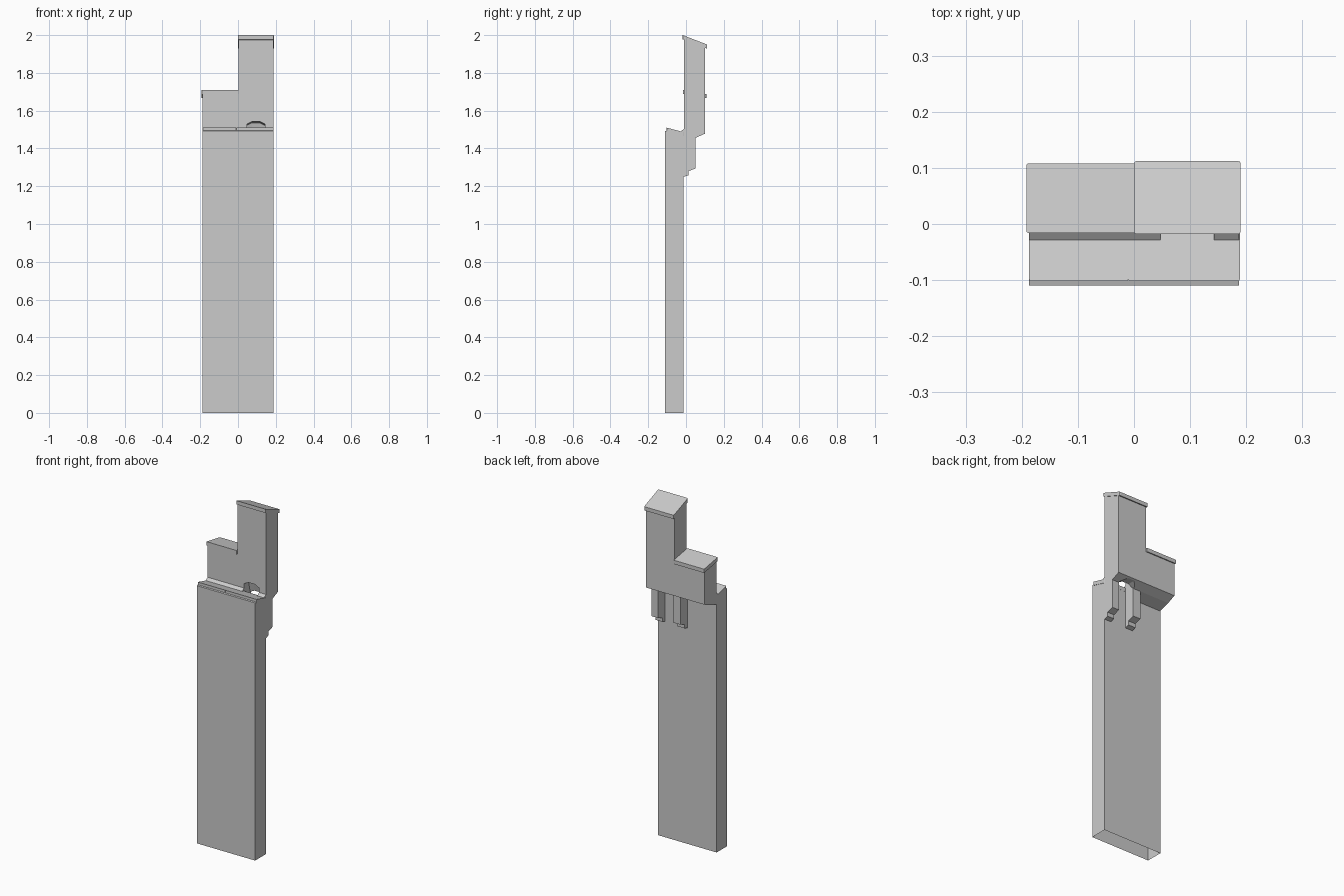
import bpy, bmesh

if "Cube" in bpy.data.objects:
    bpy.data.objects.remove(bpy.data.objects["Cube"], do_unlink=True)

stone = bpy.data.materials.new("plain grey")
stone.use_nodes = True
GREY = (0.6, 0.6, 0.6, 1)
stone.diffuse_color = GREY
stone.node_tree.nodes["Principled BSDF"].inputs["Base Color"].default_value = GREY


def finish(name, bm):
    bmesh.ops.recalc_face_normals(bm, faces=bm.faces)
    mesh = bpy.data.meshes.new(name)
    bm.to_mesh(mesh)
    bm.free()
    mesh.materials.append(stone)
    obj = bpy.data.objects.new(name, mesh)
    bpy.context.collection.objects.link(obj)
    return obj


def loft(name, rings):
    """Skin matching rings of points and cap both ends."""
    bm = bmesh.new()
    loops = [[bm.verts.new(p) for p in ring] for ring in rings]
    for a, b in zip(loops, loops[1:]):
        for i in range(len(a)):
            j = (i + 1) % len(a)
            bm.faces.new((a[i], a[j], b[j], b[i]))
    bm.faces.new(loops[0])
    bm.faces.new(loops[-1])
    return finish(name, bm)


def extrude_x(name, profile, x0, x1):
    """Extrude a (y, z) profile from x0 to x1."""
    return loft(name, [[(x, y, z) for y, z in profile] for x in (x0, x1)])


def sloped_cap(name, x0, x1, y0, y1, z_front, z_back, thick):
    """Thin slab falling to the back, with softened upright corners."""
    cap = extrude_x(name, [(y0, z_front - thick), (y0, z_front),
                           (y1, z_back), (y1, z_back - thick)], x0, x1)
    bm = bmesh.new()
    bm.from_mesh(cap.data)
    upright = [e for e in bm.edges
               if abs(e.verts[0].co.x - e.verts[1].co.x) < 0.001
               and abs(e.verts[0].co.y - e.verts[1].co.y) < 0.001]
    bmesh.ops.bevel(bm, geom=upright, offset=0.004, segments=2,
                    profile=0.5, affect='EDGES')
    bm.to_mesh(cap.data)
    bm.free()
    return cap


# Long lower shaft, open underneath
shaft = extrude_x("lower_shaft", [(-0.11, 0), (-0.11, 1.492), (-0.1, 1.495),
                                  (-0.013, 1.475), (-0.013, 0)], -0.187, 0.187)
bm = bmesh.new()
bm.from_mesh(shaft.data)
bottom = [f for f in bm.faces if f.calc_center_median().z < 0.001]
bmesh.ops.delete(bm, geom=bottom, context='FACES')
bm.to_mesh(shaft.data)
bm.free()

# Shaft capping in two lengths
for side, x0, x1 in (("right", -0.187, -0.01), ("left", -0.01, 0.189)):
    sloped_cap("shaft_cap_" + side, x0, x1, -0.102, -0.012, 1.51, 1.486, 0.022)

# Shoulder block with a sloping foot and underside
shoulder = extrude_x("shoulder_block", [
    (-0.036, 1.485), (-0.011, 1.503), (-0.011, 1.7), (0.1, 1.68),
    (0.1, 1.478), (0.05, 1.456), (-0.013, 1.436)], -0.187, 0.187)

# Arched passage through the shoulder
rings = []
for y, eave in ((-0.06, 1.537), (0.03, 1.522), (0.045, 1.46), (0.15, 1.46)):
    rings.append([(0.047, y, 1.3), (0.047, y, eave), (0.075, y, eave + 0.014),
                  (0.115, y, eave + 0.014), (0.143, y, eave), (0.143, y, 1.3)])
cutter = loft("passage_cutter", rings)
cutter.hide_render = True
cutter.hide_viewport = True
cut = shoulder.modifiers.new("passage", 'BOOLEAN')
cut.operation = 'DIFFERENCE'
cut.solver = 'EXACT'
cut.object = cutter

# Stepped brackets on either side of the passage
bracket = [(-0.013, 1.25), (-0.013, 1.47), (0.05, 1.47), (0.05, 1.293),
           (0.012, 1.28), (0.012, 1.257)]
for side, x0, x1 in (("right", 0.0, 0.047), ("left", 0.143, 0.187)):
    extrude_x("bracket_" + side, bracket, x0, x1)

# Tall stack and the two upper caps
extrude_x("tall_stack", [(-0.011, 1.66), (-0.011, 1.985), (0.1, 1.942),
                         (0.1, 1.66)], 0.003, 0.187)
sloped_cap("tall_cap", 0.0, 0.19, -0.018, 0.112, 2.0, 1.95, 0.022)
sloped_cap("low_cap", -0.192, 0.003, -0.016, 0.108, 1.71, 1.688, 0.022)
